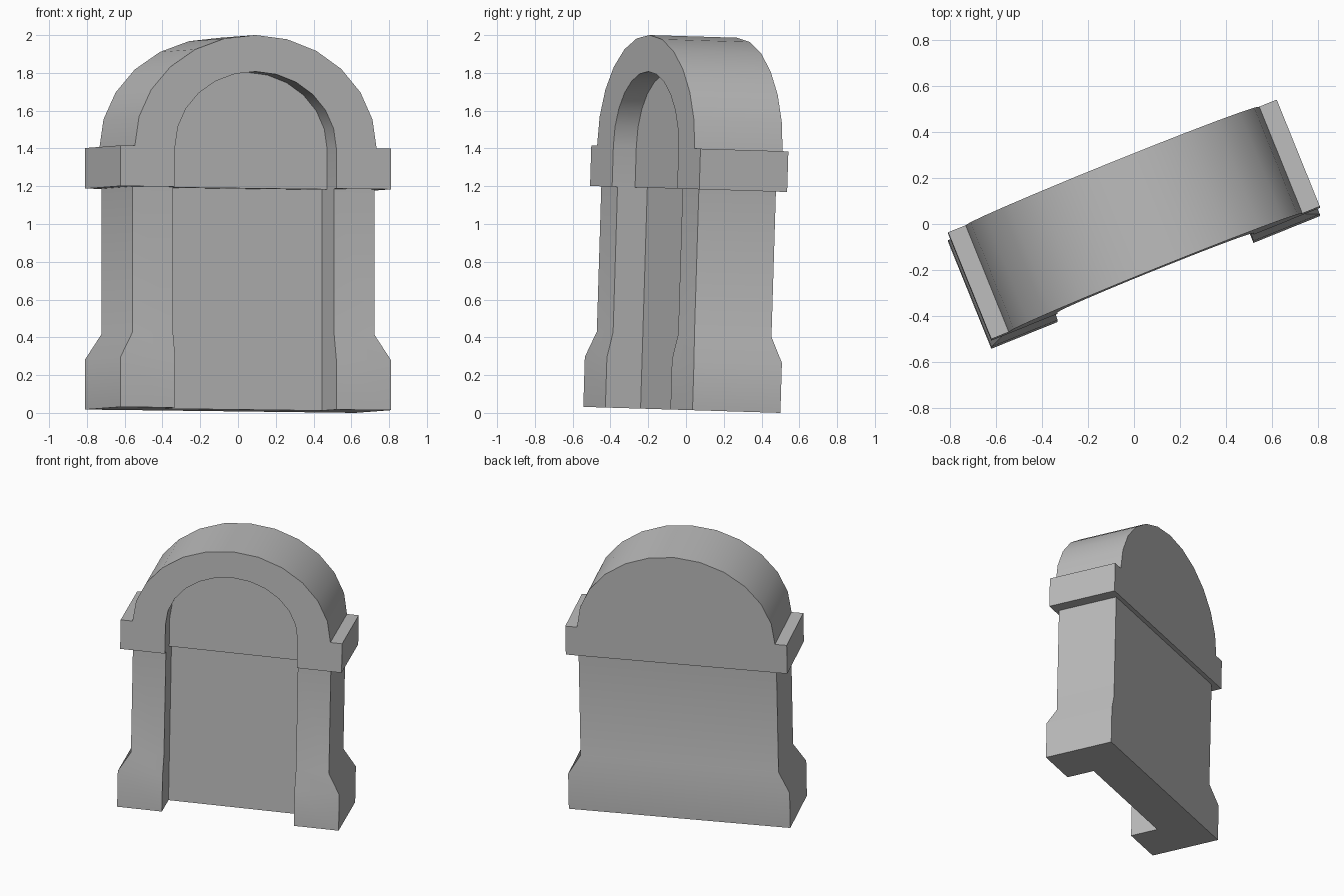
import bpy, bmesh
from math import sin, cos, pi, radians
from mathutils import Matrix

cube = bpy.data.objects.get("Cube")
if cube:
    bpy.data.objects.remove(cube, do_unlink=True)

stone = bpy.data.materials.new("grey_stone")
stone.use_nodes = True
grey = (0.5, 0.5, 0.5, 1)
stone.diffuse_color = grey
stone.node_tree.nodes["Principled BSDF"].inputs["Base Color"].default_value = grey

# The whole stone is turned sideways and leans slightly back
POSE = (Matrix.Translation((0, -0.022, 0.016))
        @ Matrix.Rotation(radians(-1.75), 4, 'X')
        @ Matrix.Rotation(radians(22), 4, 'Z'))
WIDE, DEEP = 0.772, 0.251      # half size of plinth and band
SLIM, SHALLOW = 0.69, 0.22     # half size of the pillar section
NICHE = 0.46                   # half width of the niche
SPRING, BAND_Z = 1.385, 1.17   # arch spring line, band underside


def finish(name, bm):
    bmesh.ops.recalc_face_normals(bm, faces=bm.faces[:])
    mesh = bpy.data.meshes.new(name)
    bm.to_mesh(mesh)
    bm.free()
    mesh.materials.append(stone)
    obj = bpy.data.objects.new(name, mesh)
    bpy.context.collection.objects.link(obj)
    obj.matrix_world = POSE
    bpy.ops.object.select_all(action='DESELECT')
    obj.select_set(True)
    bpy.context.view_layer.objects.active = obj
    bpy.ops.object.shade_smooth_by_angle(angle=radians(40))


def bridge(bm, a, b, closed=False):
    for i in range(len(a) - (0 if closed else 1)):
        j = (i + 1) % len(a)
        bm.faces.new((a[i], a[j], b[j], b[i]))


def arc(half_width, height, steps=12):
    return [(-half_width * cos(pi * i / steps), SPRING + height * sin(pi * i / steps))
            for i in range(steps + 1)]


# Lower body: U-shaped plan lofted from flared plinth to pillars
bm = bmesh.new()
rings = []
for z, w, d in ((0, WIDE, DEEP), (0.265, WIDE, DEEP),
                (0.4, SLIM, SHALLOW), (BAND_Z, SLIM, SHALLOW)):
    half = [(w, d), (w, -d), (NICHE, -d), (NICHE, -0.05)]
    plan = half + [(-x, y) for x, y in reversed(half)]
    rings.append([bm.verts.new((x, y, z)) for x, y in plan])
for low, high in zip(rings, rings[1:]):
    bridge(bm, low, high, closed=True)
bm.faces.new(rings[0])
finish("plinth_and_pillars", bm)

# Arched top with side band and shallower arched niche
bm = bmesh.new()
outer = ([(-WIDE, BAND_Z), (-WIDE, SPRING)] + arc(SLIM, 0.593)
         + [(WIDE, SPRING), (WIDE, BAND_Z)])
inner = [(-NICHE, BAND_Z)] + arc(NICHE, 0.4) + [(NICHE, BAND_Z)]


def place(path, y):
    return [bm.verts.new((x, y, z)) for x, z in path]


front, back = place(outer, -DEEP), place(outer, DEEP)
lip, panel = place(inner, -DEEP), place(inner, -0.12)
bridge(bm, front, back)
bridge(bm, lip, panel)
bm.faces.new(front + lip[::-1])
bm.faces.new(panel)
bm.faces.new(back)
bm.faces.new((back[0], back[-1], front[-1], lip[-1],
              panel[-1], panel[0], lip[0], front[0]))
finish("arched_top", bm)
